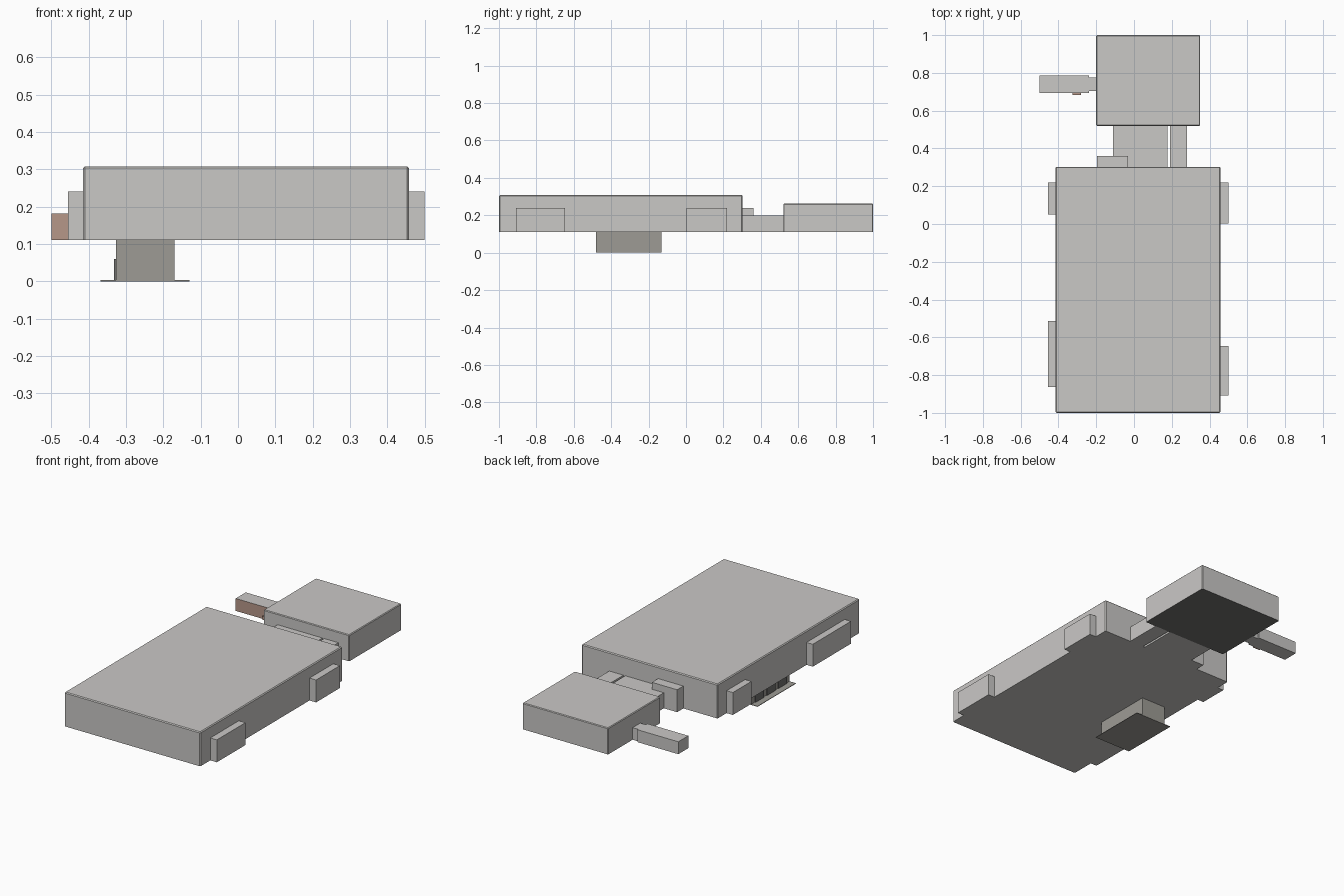
import bpy
import bmesh
from mathutils import Vector

cube = bpy.data.objects.get("Cube")
if cube:
    bpy.data.objects.remove(cube, do_unlink=True)


def material(name, rgb):
    mat = bpy.data.materials.new(name)
    mat.use_nodes = True
    color = (*rgb, 1)
    mat.diffuse_color = color
    mat.node_tree.nodes["Principled BSDF"].inputs["Base Color"].default_value = color
    return mat


grey = material("light grey", (0.59, 0.58, 0.565))
stone = material("stone grey", (0.34, 0.33, 0.30))
dark = material("dark grey", (0.16, 0.16, 0.155))
brick = material("brick brown", (0.47, 0.31, 0.25))


def box(name, x, y, z, mat, bevel=0, face_mat=None, direction=None):
    """Box from ranges; one side may take a second material."""
    bm = bmesh.new()
    bmesh.ops.create_cube(bm, size=1)
    for v in bm.verts:
        v.co = Vector([r[0] if c < 0 else r[1] for c, r in zip(v.co, (x, y, z))])
    if bevel:
        edges = [e for e in bm.edges if max(v.co.z for v in e.verts) > z[0]]
        bmesh.ops.bevel(bm, geom=edges, offset=bevel, segments=1, affect="EDGES")
    bm.normal_update()
    mesh = bpy.data.meshes.new(name)
    mesh.materials.append(mat)
    if face_mat:
        mesh.materials.append(face_mat)
        for f in bm.faces:
            f.material_index = int(f.normal.dot(Vector(direction)) > 0.9)
    bm.to_mesh(mesh)
    bm.free()
    obj = bpy.data.objects.new(name, mesh)
    bpy.context.collection.objects.link(obj)
    return obj


BASE = 0.11
FRONT, DOWN = (0, -1, 0), (0, 0, -1)

# Main hall and rear annex
box("main_hall", (-0.415, 0.458), (-1, 0.303), (BASE, 0.308), grey, 0.005)
box("rear_annex", (-0.2, 0.35), (0.52, 1), (BASE, 0.263), grey, 0.004, dark, DOWN)

# Low links between hall and annex
box("wide_link", (-0.11, 0.178), (0.3, 0.522), (BASE, 0.2), grey)
box("narrow_link", (0.19, 0.281), (0.3, 0.522), (BASE, 0.2), grey)
box("rear_bay", (-0.195, -0.033), (0.3, 0.36), (BASE, 0.24), grey)

# Side bays
for name, y in (("rear", (0.002, 0.22)), ("front", (-0.908, -0.646))):
    box("left_%s_bay" % name, (0.455, 0.5), y, (BASE, 0.24), grey)
for name, y in (("rear", (0.05, 0.22)), ("middle", (-0.6, -0.513)),
                ("front", (-0.863, -0.6))):
    box("right_%s_bay" % name, (-0.455, -0.412), y, (BASE, 0.24), grey)

# Side wing with a brick front
box("side_wing", (-0.5, -0.238), (0.693, 0.785), (BASE, 0.182), grey, 0, brick, FRONT)
box("wing_neck", (-0.24, -0.198), (0.705, 0.775), (BASE, 0.18), grey)
box("wing_step", (-0.325, -0.28), (0.684, 0.694), (BASE, 0.13), brick)

# Lower entrance with its floor slab and door panels
box("lower_entrance", (-0.327, -0.17), (-0.482, -0.13), (0.002, BASE), stone)
box("entrance_slab", (-0.368, -0.13), (-0.482, -0.13), (0, 0.003), stone)
for i in range(3):
    start = -0.45 + 0.105 * i
    box("door_panel_%d" % (i + 1), (-0.332, -0.326), (start, start + 0.075),
        (0.003, 0.06), dark)
